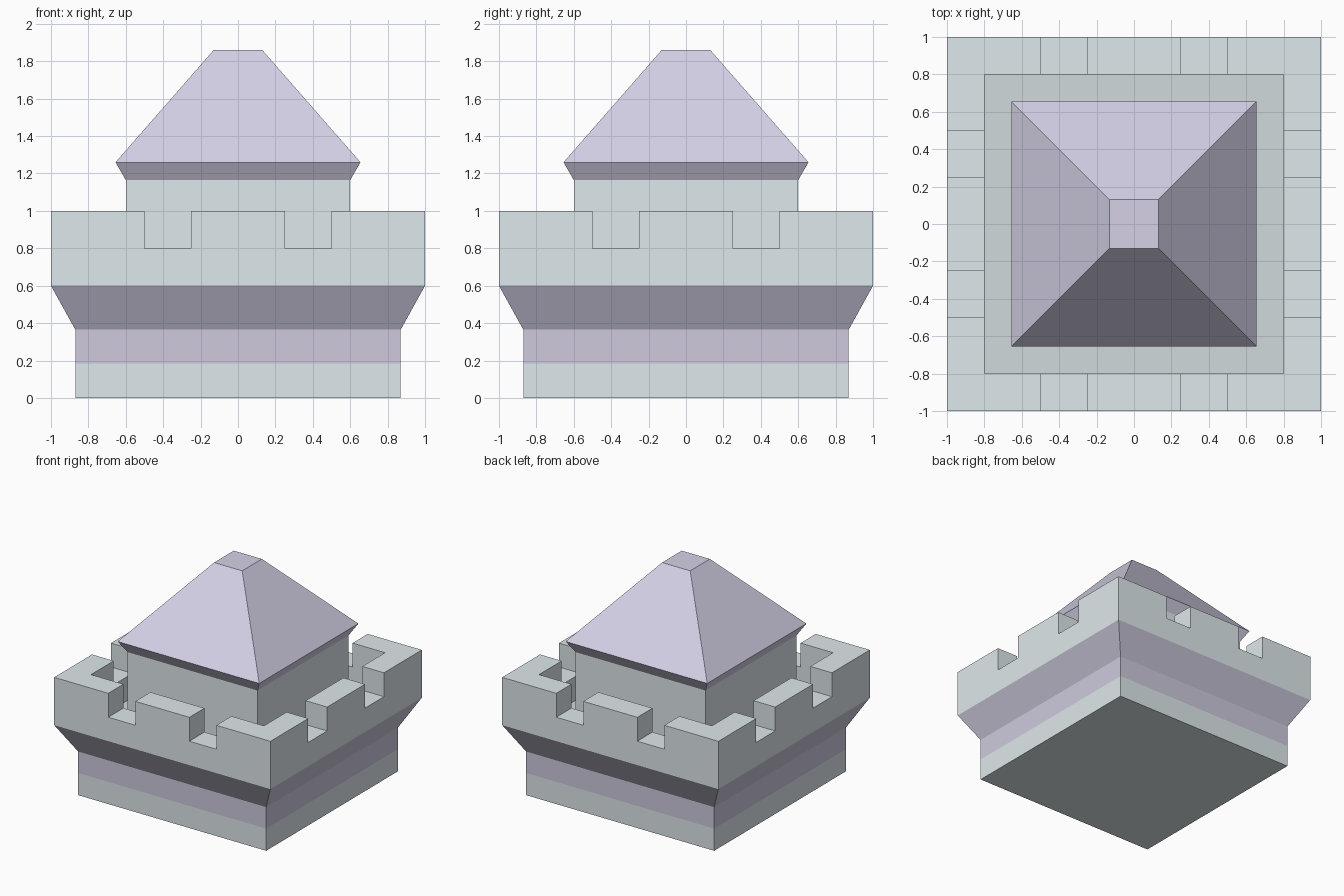
import bpy
import bmesh

if "Cube" in bpy.data.objects:
    bpy.data.objects.remove(bpy.data.objects["Cube"])


def material(name, color):
    m = bpy.data.materials.new(name)
    m.diffuse_color = (*color, 1)
    m.use_nodes = True
    m.node_tree.nodes["Principled BSDF"].inputs["Base Color"].default_value = m.diffuse_color
    return m


STONE = material("pale_stone", (0.73, 0.81, 0.83))
DARK_STONE = material("floor_stone", (0.63, 0.70, 0.71))
PURPLE = material("purple_trim", (0.62, 0.59, 0.73))
ROOF = material("purple_roof", (0.67, 0.64, 0.80))


def finish(name, bm, mat):
    me = bpy.data.meshes.new(name)
    bm.to_mesh(me)
    bm.free()
    me.materials.append(mat)
    ob = bpy.data.objects.new(name, me)
    bpy.context.collection.objects.link(ob)
    return ob


def square_loft(name, profile, mat, bottom=False, top=False):
    """Stack square rings given as (half width, z) and skin them."""
    bm = bmesh.new()
    rings = [[bm.verts.new((sx * h, sy * h, z))
              for sx, sy in ((-1, -1), (1, -1), (1, 1), (-1, 1))]
             for h, z in profile]
    for lo, hi in zip(rings, rings[1:]):
        for k in range(4):
            n = (k + 1) % 4
            bm.faces.new((lo[k], lo[n], hi[n], hi[k]))
    if bottom:
        bm.faces.new(rings[0][::-1])
    if top:
        bm.faces.new(rings[-1])
    return finish(name, bm, mat)


# Lower body
square_loft("base", [(0.87, 0), (0.87, 0.185)], STONE, bottom=True)
square_loft("flared_band", [(0.87, 0.185), (0.87, 0.365), (1, 0.6)], PURPLE)

# Parapet with battlements, from a height map of grid cells
FLOOR, LEDGE, TOP = 0.6, 0.8, 1.0
grid = [-1, -0.8, -0.5, -0.25, 0.25, 0.5, 0.8, 1]


def height(i, j):
    on_wall = 0 <= i <= 6 and 0 <= j <= 6 and (i in (0, 6) or j in (0, 6))
    if not on_wall:
        return FLOOR
    return LEDGE if i in (2, 4) or j in (2, 4) else TOP


bm = bmesh.new()


def quad(*pts):
    bm.faces.new([bm.verts.new(p) for p in pts])


for i in range(7):
    for j in range(7):
        h = height(i, j)
        if h == FLOOR:
            continue
        c = [(grid[i], grid[j]), (grid[i + 1], grid[j]),
             (grid[i + 1], grid[j + 1]), (grid[i], grid[j + 1])]
        quad(*[(x, y, h) for x, y in c])
        for k, (di, dj) in enumerate(((0, -1), (1, 0), (0, 1), (-1, 0))):
            a, b = c[k], c[(k + 1) % 4]
            low = height(i + di, j + dj)
            for z0, z1 in ((FLOOR, LEDGE), (LEDGE, TOP)):
                if low <= z0 and z1 <= h:
                    quad((*a, z0), (*b, z0), (*b, z1), (*a, z1))
bmesh.ops.remove_doubles(bm, verts=bm.verts[:], dist=0.001)
bmesh.ops.dissolve_limit(bm, angle_limit=0.01, verts=bm.verts[:], edges=bm.edges[:])
finish("parapet", bm, STONE)

# Walkway, upper room and roof
square_loft("walkway_floor", [(0.8, FLOOR), (0.6, FLOOR)], DARK_STONE)
square_loft("upper_room", [(0.6, FLOOR), (0.6, 1.165)], STONE)
square_loft("roof", [(0.6, 1.165), (0.655, 1.26), (0.13, 1.86)], ROOF, top=True)
